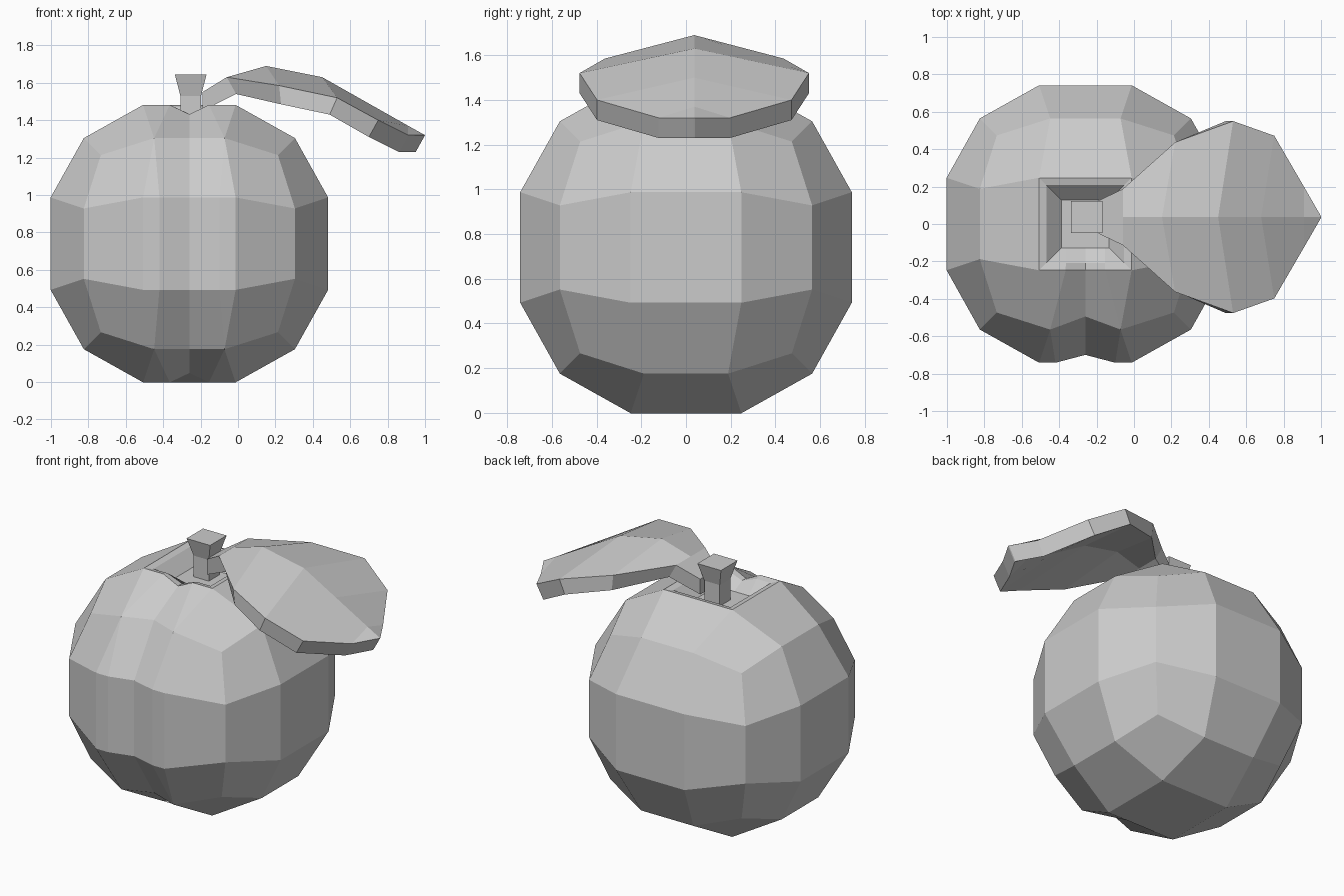
import bpy, bmesh
from mathutils import Vector

cube = bpy.data.objects.get("Cube")
if cube:
    bpy.data.objects.remove(cube, do_unlink=True)

grey = bpy.data.materials.new("light_grey")
grey.use_nodes = True
colour = (0.6, 0.6, 0.6, 1)
grey.diffuse_color = colour
grey.node_tree.nodes["Principled BSDF"].inputs["Base Color"].default_value = colour


def finish(bm, name):
    bmesh.ops.recalc_face_normals(bm, faces=bm.faces)
    mesh = bpy.data.meshes.new(name)
    bm.to_mesh(mesh)
    bm.free()
    mesh.materials.append(grey)
    obj = bpy.data.objects.new(name, mesh)
    bpy.context.collection.objects.link(obj)
    return obj


def loft(name, rings):
    """Skin closed rings of equal length and cap both ends."""
    bm = bmesh.new()
    loops = [[bm.verts.new(p) for p in ring] for ring in rings]
    n = len(loops[0])
    for a, b in zip(loops, loops[1:]):
        for i in range(n):
            j = (i + 1) % n
            bm.faces.new((a[i], a[j], b[j], b[i]))
    bm.faces.new(loops[0])
    bm.faces.new(loops[-1])
    bmesh.ops.remove_doubles(bm, verts=bm.verts, dist=0.002)
    return finish(bm, name)


# Fruit body: a three-by-three cube rounded to a sphere
R, CX, CZ = 0.82, -0.26, 0.74
bm = bmesh.new()
bmesh.ops.create_cube(bm, size=2)
bmesh.ops.subdivide_edges(bm, edges=bm.edges, cuts=2, use_grid_fill=True)
for v in bm.verts:
    v.co = v.co.normalized() * R

# Crease: split the front middle column and press its centre line inwards
for x in (-0.16, 0, 0.16):
    faces = [f for f in bm.faces
             if f.calc_center_median().y < -0.3 and abs(f.calc_center_median().x) < 0.22]
    geom = set(faces)
    for f in faces:
        geom.update(f.edges)
        geom.update(f.verts)
    bmesh.ops.bisect_plane(bm, geom=list(geom), dist=1e-5,
                           plane_co=(x, 0, 0), plane_no=(1, 0, 0))
for v in bm.verts:
    if v.co.y > -0.2 or abs(v.co.x) > 0.17:
        continue
    height = abs(v.co.z)
    up = 1 if v.co.z > 0 else -1
    if abs(v.co.x) < 0.01:
        v.co.y += 0.07 if 0.4 < height < 0.7 else 0.042 if height < 0.4 else 0
        v.co.z -= 0.05 * up if height > 0.7 else 0
    elif height > 0.4:
        side = 1 if v.co.x > 0 else -1
        v.co.x = side * (0.105 if height > 0.7 else 0.188)
bmesh.ops.remove_doubles(bm, verts=bm.verts, dist=0.01)

# Hollow around the stem
top = max(bm.faces, key=lambda f: f.calc_center_median().z)
for width, drop in ((0.04, 0.01), (0.08, 0.09)):
    bmesh.ops.inset_region(bm, faces=[top], thickness=width, use_even_offset=True)
    for v in top.verts:
        v.co.z = min(v.co.z, 0.742 - drop)
bmesh.ops.translate(bm, verts=bm.verts, vec=(CX, 0, CZ))
finish(bm, "fruit_body")

# Stem: square section, flared at the top
YC = 0.037
corners = ((-1, -1), (1, -1), (1, 1), (-1, 1))
loft("stem", [[(-0.253 + sx * w, YC + sy * w, z) for sx, sy in corners]
              for w, z in ((0.055, 1.36), (0.055, 1.53), (0.085, 1.645))])

# Leaf with its stalk: midrib (x, z), edge (x, z), half width, underside offset
stations = (
    ((-0.19, 1.55), (-0.19, 1.55), 0.088, (0.0, -0.1)),
    ((-0.06, 1.63), (-0.06, 1.63), 0.15, (0.05, -0.09)),
    ((0.15, 1.69), (0.22, 1.585), 0.40, (0.01, -0.1)),
    ((0.45, 1.63), (0.53, 1.52), 0.513, (-0.04, -0.09)),
    ((0.68, 1.50), (0.75, 1.40), 0.435, (-0.05, -0.09)),
    ((0.91, 1.37), (0.91, 1.32), 0.16, (-0.05, -0.09)),
    ((1.0, 1.32), (1.0, 1.32), 0.004, (-0.05, -0.09)),
)
rings = []
for mid, edge, half, (dx, dz) in stations:
    upper = [Vector((edge[0], YC - half, edge[1])), Vector((mid[0], YC, mid[1])),
             Vector((edge[0], YC + half, edge[1]))]
    lower = [p + Vector((dx, 0, dz)) for p in reversed(upper)]
    rings.append(upper + lower)
loft("leaf", rings)
